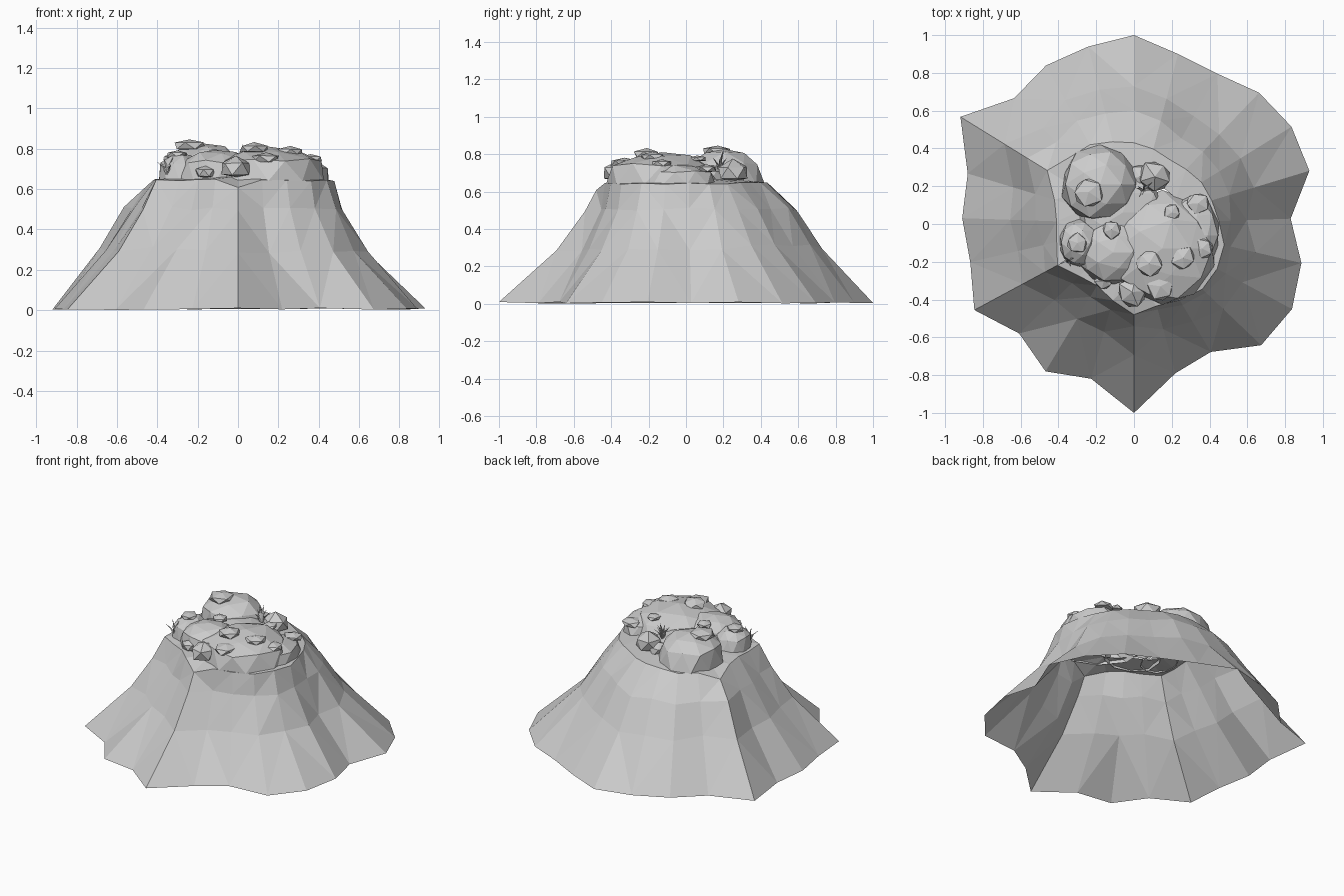
import bpy, bmesh, math, random
from mathutils import Vector

if "Cube" in bpy.data.objects:
    bpy.data.objects.remove(bpy.data.objects["Cube"], do_unlink=True)

stone = bpy.data.materials.new("stone_grey")
stone.use_nodes = True
colour = (0.6, 0.6, 0.6, 1)
stone.diffuse_color = colour
stone.node_tree.nodes["Principled BSDF"].inputs["Base Color"].default_value = colour


def finish(bm, name):
    """Turn a bmesh into a flat shaded object in the stone colour."""
    mesh = bpy.data.meshes.new(name)
    bm.to_mesh(mesh)
    bm.free()
    mesh.materials.append(stone)
    obj = bpy.data.objects.new(name, mesh)
    bpy.context.collection.objects.link(obj)


# Radii every fifteen degrees, clockwise from the back
foot = [1, .93, .91, .96, .98, .97, .83, .91, .95, .93, .79, .82,
        1, .85, .91, .84, .96, .89, .91, .92, 1.08, .92, .96, .97]
rim = [.43, .41, .39, .4, .42, .43, .45, .49, .5, .5, .47, .45,
       .48, .42, .38, .4, .46, .42, .41, .44, .54, .49, .48, .45]
rim_corners = (12, 20)


def build_slope():
    """Hollow flared hillside with a ledge running in under the boulders."""
    rng = random.Random(4)
    bm = bmesh.new()
    rings = []
    # Spread from rim to foot, back bulge, left pinch, height, unevenness
    for spread, bulge, pinch, z, rough in ((1, 0, 0, .006, 0), (.47, .07, .08, .3, .015),
                                           (.2, .1, .07, .5, .012), (0, 0, 0, .645, 0)):
        ring = []
        for i, (f, r) in enumerate(zip(foot, rim)):
            a = math.tau * i / len(foot)
            a -= .034 * math.sin(a)
            amount = spread + bulge * math.cos(a) - pinch * max(math.sin(a), 0)
            radius = r + amount * (f - r) + rng.uniform(-rough, rough)
            height = z + rng.uniform(-rough, rough) + rng.uniform(-.005, .005)
            if spread == 0 and i in rim_corners:
                height -= .035
            ring.append(bm.verts.new((radius * math.sin(a), radius * math.cos(a), height)))
        rings.append(ring)
    rings.append([bm.verts.new((v.co.x * .62, v.co.y * .62, .665)) for v in rings[-1]])
    n = len(foot)
    for low, high in zip(rings, rings[1:]):
        for i in range(n):
            j = (i + 1) % n
            # Split each panel along its shorter diagonal
            if (low[i].co - high[j].co).length < (low[j].co - high[i].co).length:
                tris = ((low[i], high[i], high[j]), (low[i], high[j], low[j]))
            else:
                tris = ((low[i], high[i], low[j]), (low[j], high[i], high[j]))
            for t in tris:
                bm.faces.new(t)
    bmesh.ops.recalc_face_normals(bm, faces=bm.faces)
    if sum(f.normal.z for f in bm.faces) < 0:
        bmesh.ops.reverse_faces(bm, faces=bm.faces)
    finish(bm, "hillside")


def boulder(name, centre, size, seed, rough=.07):
    """Steep-sided dome, open underneath, made from a jittered icosphere."""
    rng = random.Random(seed)
    bm = bmesh.new()
    bmesh.ops.create_icosphere(bm, subdivisions=2, radius=1)
    low = [v for v in bm.verts if v.co.z < -.3]
    bmesh.ops.delete(bm, geom=low, context='VERTS')
    for v in bm.verts:
        p = v.co * (1 + rng.uniform(-rough, rough * .5))
        height = max(p.z, 0) ** .7
        v.co = Vector(centre) + Vector((p.x * size[0], p.y * size[1], height * size[2]))
    finish(bm, name)


def loose_stone(name, centre, size, seed):
    """Small chipped stone, part sunk in whatever it rests on."""
    rng = random.Random(seed)
    bm = bmesh.new()
    bmesh.ops.create_icosphere(bm, subdivisions=1, radius=1)
    turn = rng.uniform(0, math.tau)
    for v in bm.verts:
        p = v.co * rng.uniform(.85, 1.08)
        x = p.x * math.cos(turn) - p.y * math.sin(turn)
        y = p.x * math.sin(turn) + p.y * math.cos(turn)
        v.co = Vector(centre) + Vector((x * size[0], y * size[1], max(p.z, -.6) * size[2]))
    finish(bm, name)


def grass(name, base, height, seed):
    """Tuft of thin bent blades, each a tapering three-sided spike."""
    rng = random.Random(seed)
    bm = bmesh.new()
    for _ in range(10):
        a = rng.uniform(0, math.tau)
        out = Vector((math.cos(a), math.sin(a), 0))
        tall = height * rng.uniform(.5, 1)
        lean = rng.uniform(.02, .06)
        rings = []
        for t, width in ((0, .006), (.6, .006)):
            mid = Vector(base) + out * lean * t * t + Vector((0, 0, tall * t))
            rings.append([bm.verts.new(mid + Vector((math.cos(k), math.sin(k), 0)) * width)
                          for k in (0, math.tau / 3, math.tau * 2 / 3)])
        tip = bm.verts.new(Vector(base) + out * lean + Vector((0, 0, tall)))
        for i in range(3):
            j = (i + 1) % 3
            bm.faces.new((rings[0][i], rings[0][j], rings[1][j], rings[1][i]))
            bm.faces.new((rings[1][i], rings[1][j], tip))
    finish(bm, name)


build_slope()

# Large domed boulders
boulder("rear_boulder", (-.18, .21, .64), (.21, .21, .19), 1)
boulder("main_boulder", (.15, -.13, .64), (.29, .3, .17), 2)
boulder("right_boulder", (-.11, -.15, .64), (.19, .18, .16), 3)
boulder("left_shelf", (.31, -.06, .64), (.15, .22, .11), 5)
boulder("outer_boulder", (-.29, -.1, .64), (.11, .13, .14), 6)
boulder("centre_mound", (-.06, .06, .64), (.25, .21, .11), 8)

# Loose stones: position and radius
stones = [(-.24, .17, .815, .085), (.08, -.21, .8, .08), (.26, -.18, .785, .07),
          (.36, -.13, .75, .065), (.34, .11, .72, .065), (.2, .06, .775, .05),
          (-.12, -.03, .775, .055), (-.3, -.1, .77, .06), (-.16, -.3, .68, .055),
          (.11, .25, .7, .095), (.03, .25, .67, .07), (-.01, -.36, .7, .09),
          (.14, -.33, .75, .08)]
for i, (x, y, z, r) in enumerate(stones):
    depth = r * (.42 if z > .71 else .75)
    loose_stone(f"loose_stone_{i + 1}", (x, y, z), (r, r, depth), 20 + i)

# Grass tufts among the stones
grass("side_grass", (-.35, -.19, .66), .11, 7)
grass("back_grass", (.05, .18, .7), .13, 8)
